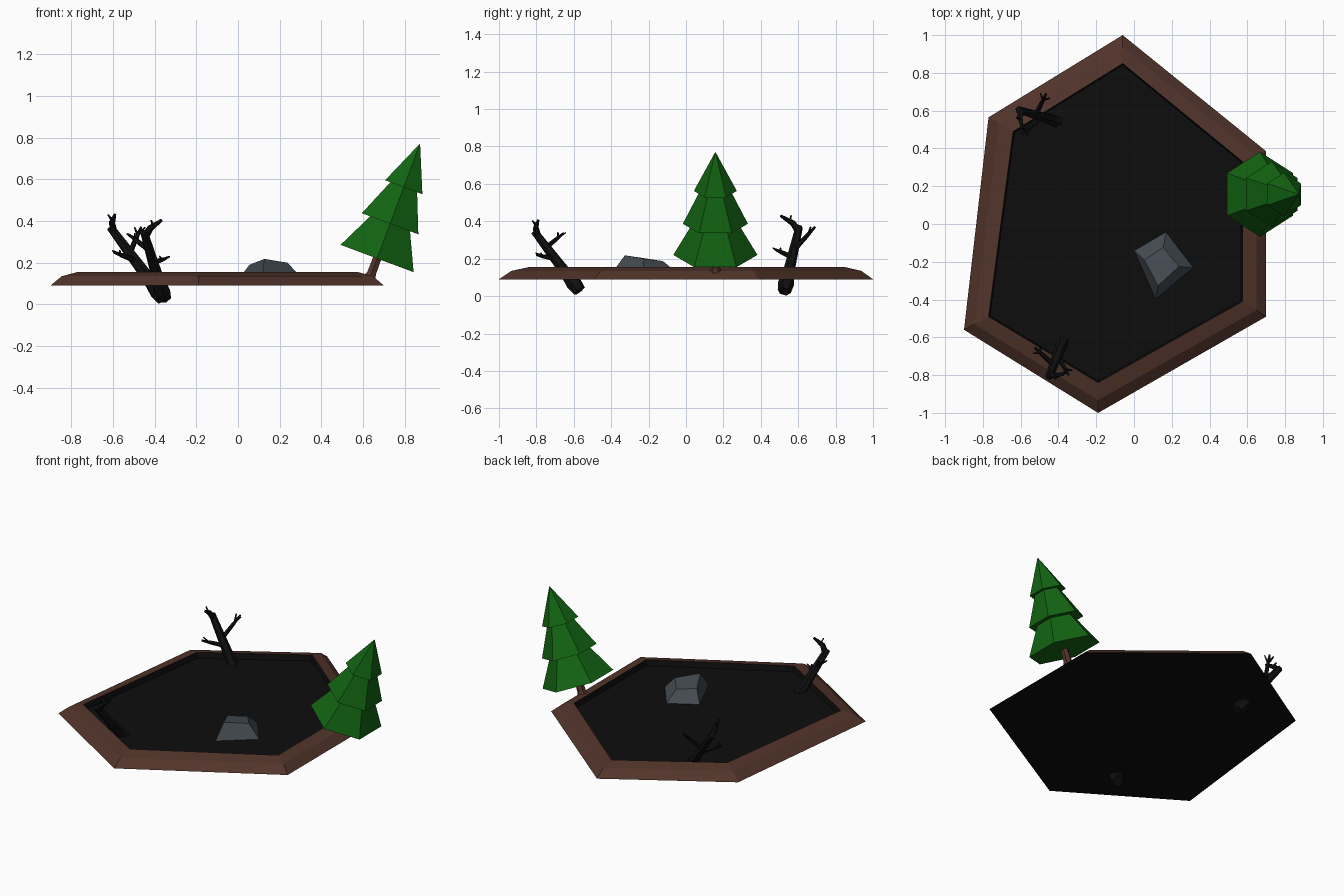
import bpy, bmesh, math
from mathutils import Vector, Matrix

if "Cube" in bpy.data.objects:
    bpy.data.objects.remove(bpy.data.objects["Cube"])


def material(name, rgb):
    m = bpy.data.materials.new(name)
    m.diffuse_color = (*rgb, 1)
    m.use_nodes = True
    m.node_tree.nodes["Principled BSDF"].inputs["Base Color"].default_value = m.diffuse_color
    return m


BROWN = material("brown earth", (0.082, 0.034, 0.023))
BLACK = material("tar black", (0.004, 0.004, 0.0042))
GREEN = material("pine green", (0.006, 0.125, 0.006))
GREY = material("rock grey", (0.058, 0.07, 0.082))
CHAR = material("charred wood", (0.005, 0.0045, 0.0045))


def finish(bm, name, mats):
    bmesh.ops.recalc_face_normals(bm, faces=bm.faces)
    me = bpy.data.meshes.new(name)
    bm.to_mesh(me)
    bm.free()
    for m in mats:
        me.materials.append(m)
    ob = bpy.data.objects.new(name, me)
    bpy.context.collection.objects.link(ob)
    return ob


def loft(bm, rings, mats=None):
    """Skin closed rings of points, capping both ends."""
    vs = [[bm.verts.new(p) for p in r] for r in rings]
    n = len(vs[0])
    for k, (a, b) in enumerate(zip(vs, vs[1:])):
        for i in range(n):
            f = bm.faces.new((a[i], a[(i + 1) % n], b[(i + 1) % n], b[i]))
            f.material_index = mats[k] if mats else 0
    for r in (vs[0], vs[-1]):
        f = bm.faces.new(r)
        f.material_index = 1 if mats else 0


def tube(bm, path, radii, sides=6):
    """Tapered stick through a few points."""
    pts = [Vector(p) for p in path]
    rings = []
    for i, (p, r) in enumerate(zip(pts, radii)):
        d = (pts[min(i + 1, len(pts) - 1)] - pts[max(i - 1, 0)]).normalized()
        u = d.cross(Vector((0.3, 0.9, 0.1))).normalized()
        v = d.cross(u)
        rings.append([p + r * (u * math.cos(t) + v * math.sin(t))
                      for t in (2 * math.pi * k / sides for k in range(sides))])
    loft(bm, rings)


# Six-sided pit: brown bevelled bank, black sunken floor and underside
outer = [(-.06, 1.0), (.70, .385), (.70, -.49), (-.19, -1.0), (-.90, -.56), (-.77, .565)]
inner = [(-.06, .85), (.575, .33), (.575, -.41), (-.19, -.84), (-.77, -.49), (-.64, .49)]


def ring(t, z):
    return [Vector((a[0] + (b[0] - a[0]) * t, a[1] + (b[1] - a[1]) * t, z))
            for a, b in zip(outer, inner)]


bm = bmesh.new()
loft(bm, [ring(0, .09), ring(.42, .135), ring(1, .155), ring(1.06, .12)], [0, 0, 1])
finish(bm, "tar_pit", [BROWN, BLACK])

# Rock: sloped block with a tilted top
bm = bmesh.new()
loft(bm, [[(.115, -.40, .118), (.315, -.23, .118), (.17, -.04, .118), (0, -.14, .118)],
          [(.127, -.327, .218), (.237, -.225, .2), (.155, -.123, .187), (.055, -.19, .19)]])
finish(bm, "rock", [GREY])

# Leaning pine: three hexagonal tiers and a flared trunk, built along local z
lean = Matrix.Translation((.667, .157, .22)) @ Matrix.Rotation(math.radians(20.5), 4, 'Y')


def hexagon(r, z):
    return [lean @ Vector((.96 * r * math.cos(t), r * math.sin(t), z))
            for t in (math.pi / 6 + k * math.pi / 3 for k in range(6))]


bm = bmesh.new()
for z0, r0, z1, r1 in ((0, .225, .20, .11), (.178, .174, .38, .075), (.365, .115, .585, .002)):
    loft(bm, [hexagon(r0, z0), hexagon(r1, z1)])
finish(bm, "pine_foliage", [GREEN])
bm = bmesh.new()
loft(bm, [hexagon(.042, -.12), hexagon(.026, -.075), hexagon(.024, .02)])
finish(bm, "pine_trunk", [BROWN])


# Dead trees: trunk with bent tip, two side branches, small twigs
def dead_tree(name, base, top, tip, branches):
    bm = bmesh.new()
    base, top, tip = Vector(base), Vector(top), Vector(tip)
    tube(bm, [base, base.lerp(top, .12), base.lerp(top, .3), top],
         [.036, .043, .031, .02])
    tube(bm, [top.lerp(base, .06), top.lerp(tip, .35), tip], [.02, .016, .007])
    mid = top.lerp(tip, .5)
    tube(bm, [mid, mid + (top - base) * .09], [.008, .004], 4)
    for a, b in branches:
        a, b = Vector(a), Vector(b)
        tube(bm, [a, a.lerp(b, .6), b], [.015, .012, .006], 5)
        d = b - a
        side = d.cross(Vector((0, 0, 1))).normalized()
        for s in (1, -1):
            p = a.lerp(b, .7)
            tube(bm, [p, p + d * .2 + side * s * .028 + Vector((0, 0, .012))],
                 [.008, .004], 4)
    finish(bm, name, [CHAR])


dead_tree("dead_tree_back", (-.355, .525, .025), (-.612, .605, .37), (-.59, .505, .43),
          [((-.52, .575, .245), (-.465, .69, .37)), ((-.49, .565, .21), (-.595, .475, .25))])
dead_tree("dead_tree_front", (-.355, -.57, .028), (-.45, -.81, .345), (-.365, -.79, .405),
          [((-.425, -.745, .26), (-.525, -.655, .335)), ((-.405, -.695, .2), (-.345, -.80, .22))])
